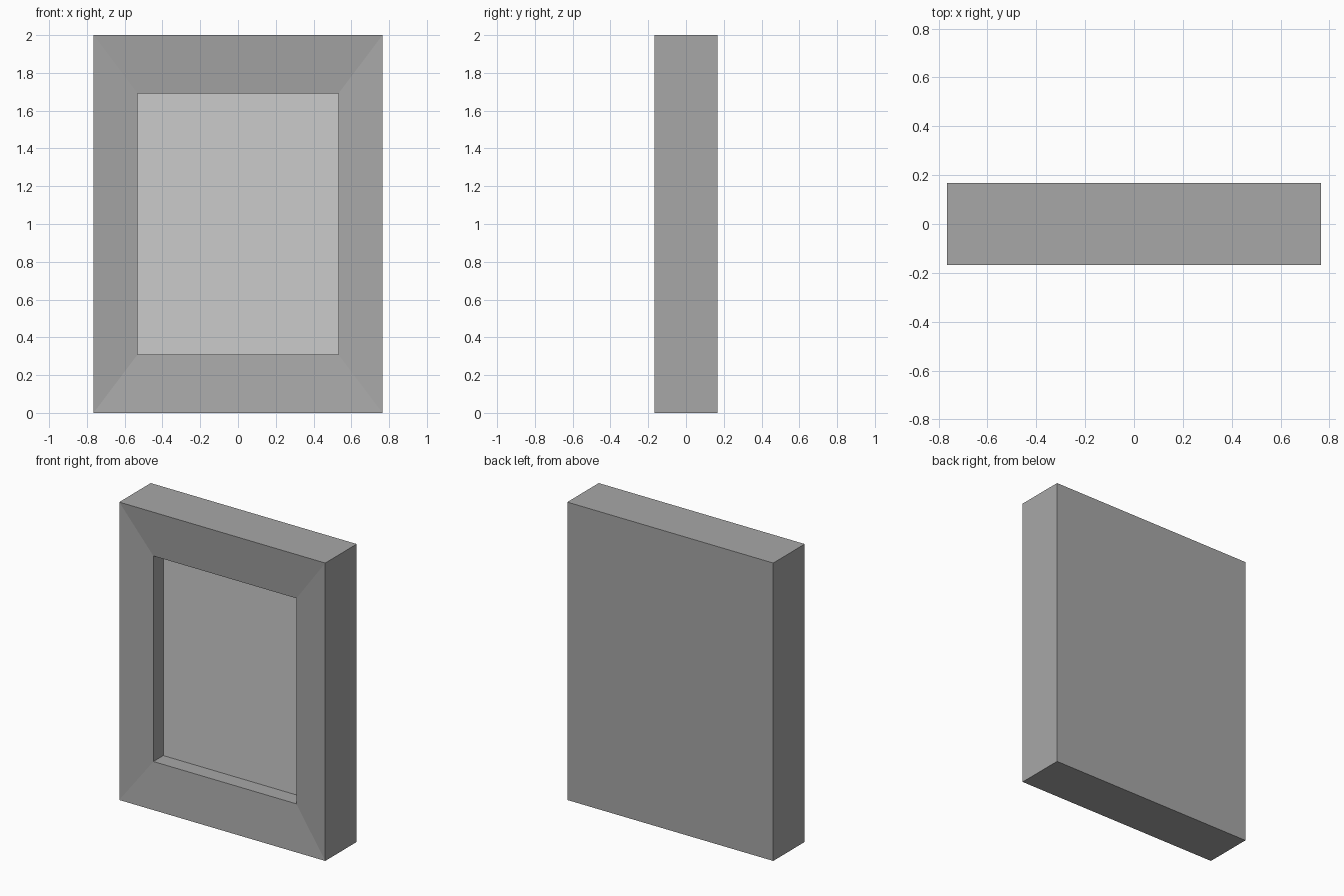
import bpy
import bmesh

if "Cube" in bpy.data.objects:
    bpy.data.objects.remove(bpy.data.objects["Cube"])

CZ = 1.0  # height of the frame's centre


def ring(bm, hx, hz, y):
    """Rectangular loop in the XZ plane at depth y."""
    return [bm.verts.new((sx * hx, y, CZ + sz * hz))
            for sx, sz in ((-1, -1), (1, -1), (1, 1), (-1, 1))]


def finish(bm, name):
    mesh = bpy.data.meshes.new(name)
    bm.to_mesh(mesh)
    bm.free()
    obj = bpy.data.objects.new(name, mesh)
    bpy.context.collection.objects.link(obj)
    return obj


# Frame with backing: outer sides, inward-sloping mitred face, recess walls
profile = [(0.765, 1.0, 0.167), (0.765, 1.0, -0.167),
           (0.531, 0.69, -0.139), (0.531, 0.69, -0.034)]
bm = bmesh.new()
rings = [ring(bm, *p) for p in profile]
for a, b in zip(rings, rings[1:]):
    for i in range(4):
        j = (i + 1) % 4
        bm.faces.new((a[i], a[j], b[j], b[i]))
bm.faces.new(reversed(rings[0]))
frame = finish(bm, "frame")

# Darker grey for the frame
dark = bpy.data.materials.new("dark_grey")
dark.diffuse_color = (0.39, 0.39, 0.39, 1)
dark.use_nodes = True
dark.node_tree.nodes["Principled BSDF"].inputs["Base Color"].default_value = dark.diffuse_color
frame.data.materials.append(dark)

# Flat lighter panel at the bottom of the recess, facing the front
bm = bmesh.new()
bm.faces.new(ring(bm, 0.531, 0.69, -0.034))
finish(bm, "picture_panel")
